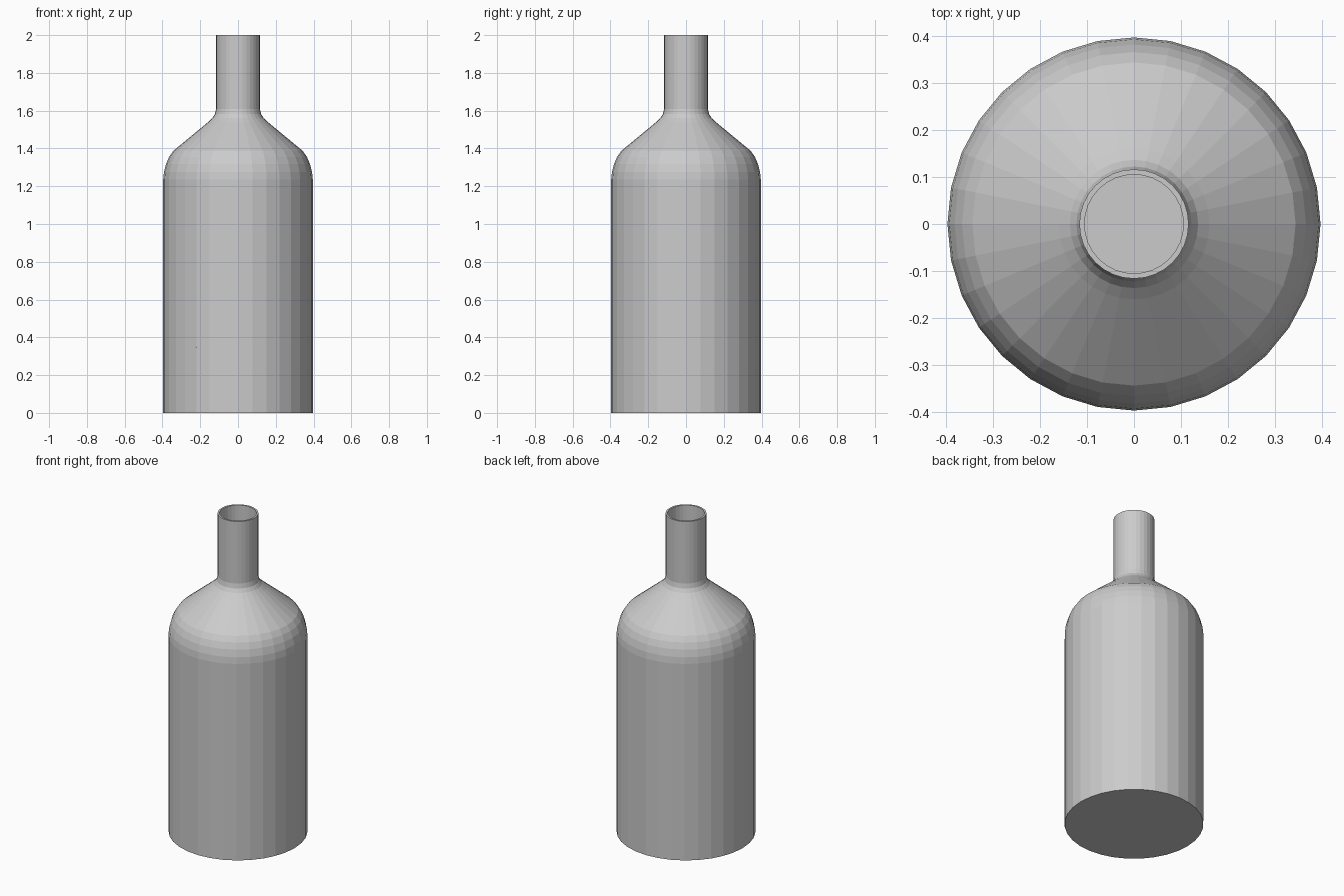
import bpy, bmesh
from math import sin, cos, pi, radians
from mathutils import Vector

if "Cube" in bpy.data.objects:
    bpy.data.objects.remove(bpy.data.objects["Cube"])

SIDES = 32
WALL = 0.011

# Outer silhouette (radius, height), then the inner wall back down to the floor
outer = [(0.396, 0), (0.396, 1.235), (0.392, 1.275), (0.381, 1.318), (0.365, 1.355),
         (0.343, 1.387), (0.16, 1.538), (0.136, 1.56), (0.122, 1.582),
         (0.116, 1.61), (0.116, 2.0)]
inner = [(0.105, 2.0), (0.105, 1.606), (0.112, 1.577), (0.128, 1.551), (0.152, 1.53),
         (0.334, 1.379), (0.355, 1.349), (0.37, 1.315), (0.381, 1.274),
         (0.385, 1.235), (0.385, WALL)]


def lathe(profile):
    """Closed solid of revolution with flat discs at both ends of the profile."""
    bm = bmesh.new()
    rings = [[bm.verts.new((r * cos(2 * pi * i / SIDES), r * sin(2 * pi * i / SIDES), z))
              for i in range(SIDES)] for r, z in profile]
    for a, b in zip(rings, rings[1:]):
        for i in range(SIDES):
            j = (i + 1) % SIDES
            bm.faces.new((a[i], a[j], b[j], b[i]))
    bm.faces.new(rings[0][::-1])
    bm.faces.new(rings[-1])
    bmesh.ops.recalc_face_normals(bm, faces=bm.faces)
    return bm


# Shard centres: (degrees round from the front towards the right, radius, height)
shards = [(-38, .36, .56), (36, .36, .47), (1, .36, .12), (-42, .36, .14), (60, .36, .12),
          (-47, .36, .92), (0, .36, .87), (40, .36, .76), (38, .36, 1.06),
          (12, .30, 1.33), (-55, .28, 1.34), (80, .36, .42), (122, .36, .2),
          (128, .36, .6), (93, .36, .82), (82, .36, 1.06), (115, .36, 1.08),
          (100, .27, 1.36), (170, .36, .9), (165, .36, .42), (-150, .36, .6),
          (-105, .36, .5), (-100, .36, .95), (-145, .36, 1.05), (-120, .36, .12),
          (-165, .36, .15), (165, .27, 1.38), (-120, .26, 1.36),
          (20, .10, 1.62), (-60, .10, 1.88), (80, .10, 1.84), (190, .10, 1.86)]
centres = [Vector((r * sin(radians(a)), -r * cos(radians(a)), z)) for a, r, z in shards]

# Break the hollow bottle into close-fitting shards, one cell per centre
bottle = lathe(outer + inner)
for n, c in enumerate(centres):
    bm = bottle.copy()
    for other in sorted(centres, key=lambda p: (p - c).length)[1:]:
        normal = (other - c).normalized()
        cut = bmesh.ops.bisect_plane(bm, geom=bm.verts[:] + bm.edges[:] + bm.faces[:],
                                     dist=1e-6, plane_co=(other + c) / 2,
                                     plane_no=normal, clear_outer=True)
        edges = [e for e in cut["geom_cut"] if isinstance(e, bmesh.types.BMEdge)
                 and e.is_valid and e.is_boundary]
        if edges:
            bmesh.ops.triangle_fill(bm, use_beauty=True, edges=edges, normal=normal)
    if bm.faces:
        bmesh.ops.recalc_face_normals(bm, faces=bm.faces)
        mesh = bpy.data.meshes.new(f"bottle_shard_{n + 1}")
        bm.to_mesh(mesh)
        obj = bpy.data.objects.new(mesh.name, mesh)
        bpy.context.collection.objects.link(obj)
    bm.free()
bottle.free()
